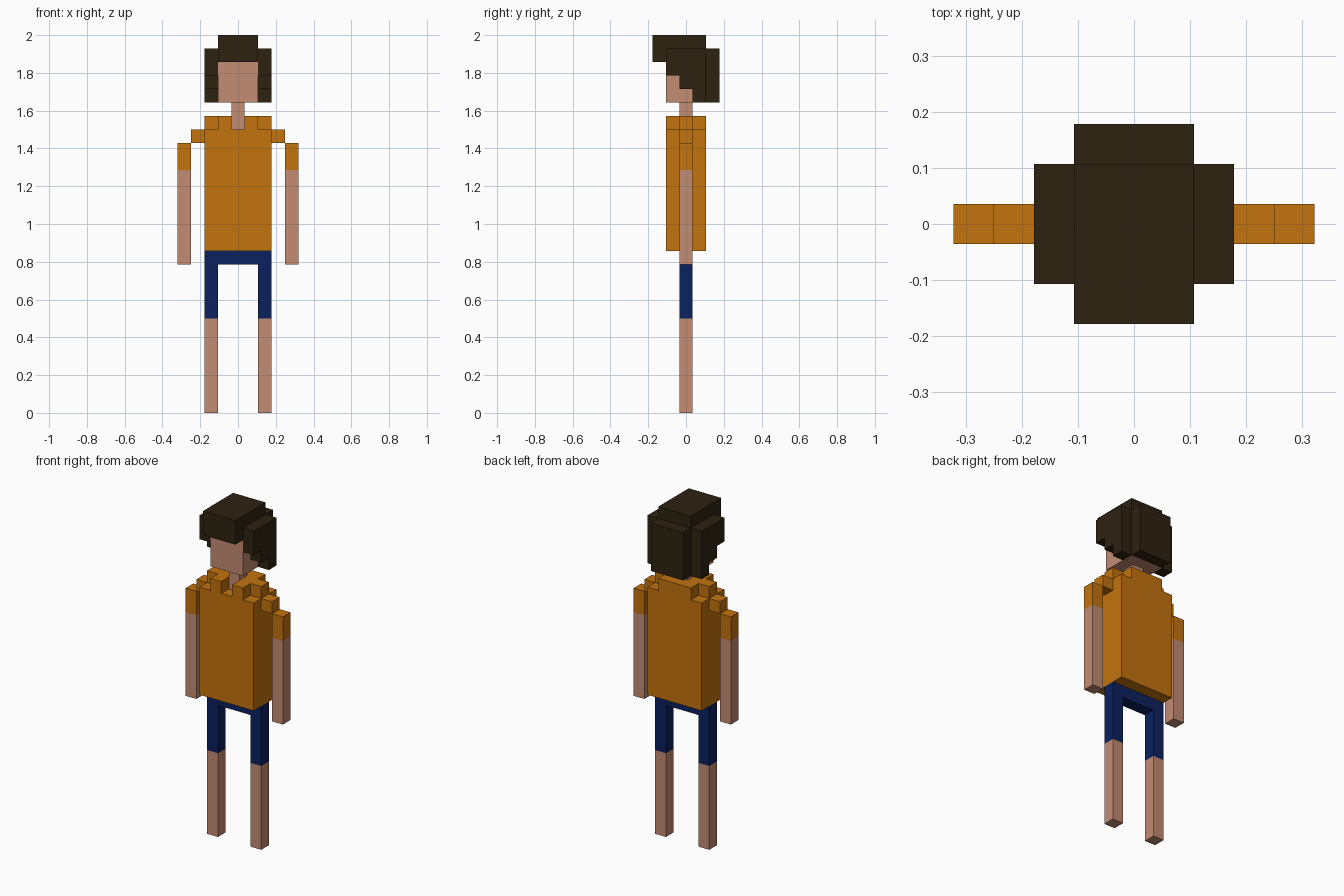
import bpy, bmesh

U = 2 / 28  # one block; all sizes below are in blocks

cube = bpy.data.objects.get("Cube")
if cube:
    bpy.data.objects.remove(cube, do_unlink=True)


def material(name, rgb):
    """Flat material from 0-255 display values."""
    lin = [((c / 255 + 0.055) / 1.055) ** 2.4 if c > 10 else c / 255 / 12.92 for c in rgb]
    m = bpy.data.materials.new(name)
    m.use_nodes = True
    m.diffuse_color = (*lin, 1)
    bsdf = next(n for n in m.node_tree.nodes if n.type == 'BSDF_PRINCIPLED')
    bsdf.inputs["Base Color"].default_value = (*lin, 1)
    bsdf.inputs["Roughness"].default_value = 0.9
    return m


SKIN = material("skin", (195, 140, 115))
SHIRT = material("orange_shirt", (195, 115, 14))
SHORTS = material("navy_shorts", (11, 33, 94))
HAIR = material("dark_brown_hair", (46, 34, 17))


def prism(name, mat, outline, axis, lo, hi):
    """Extrude a 2D outline along an axis (0=x, 1=y, 2=z) from lo to hi."""
    bm = bmesh.new()

    def place(p, d):
        v = list(p)
        v.insert(axis, d)
        return bm.verts.new([c * U for c in v])

    face = bm.faces.new([place(p, lo) for p in outline])
    new = bmesh.ops.extrude_face_region(bm, geom=[face])["geom"]
    shift = [0, 0, 0]
    shift[axis] = (hi - lo) * U
    bmesh.ops.translate(bm, vec=shift, verts=[g for g in new if isinstance(g, bmesh.types.BMVert)])
    bmesh.ops.recalc_face_normals(bm, faces=bm.faces)
    mesh = bpy.data.meshes.new(name)
    bm.to_mesh(mesh)
    bm.free()
    mesh.materials.append(mat)
    obj = bpy.data.objects.new(name, mesh)
    bpy.context.collection.objects.link(obj)
    return obj


def box(name, mat, x, y, z):
    outline = [(x[0], y[0]), (x[1], y[0]), (x[1], y[1]), (x[0], y[1])]
    return prism(name, mat, outline, 2, *z)


def span(a, b, s):
    """Interval a..b mirrored to side s."""
    return tuple(sorted((a * s, b * s)))


MID = (-0.5, 0.5)

# Shorts: one arch-shaped profile with a waistband
prism("shorts", SHORTS,
      [(-2.5, 7), (-1.5, 7), (-1.5, 11), (1.5, 11), (1.5, 7), (2.5, 7), (2.5, 12), (-2.5, 12)],
      1, *MID)

# Shirt body and the raised collar, open at the front around the neck
box("shirt_body", SHIRT, (-2.5, 2.5), (-1.5, 1.5), (12, 21))
half = [(0.5, 0.5), (0.5, -1.5), (1.5, -1.5), (1.5, -0.5),
        (2.5, -0.5), (2.5, 0.5), (1.5, 0.5), (1.5, 1.5)]
prism("shirt_collar", SHIRT, half + [(-x, y) for x, y in reversed(half)], 2, 21, 22)

# Neck and head
box("neck", SKIN, MID, MID, (21, 23))
box("head", SKIN, (-1.5, 1.5), (-1.5, 1.5), (23, 26))

# Hair: crown with fringe, and the back
box("hair_crown", HAIR, (-1.5, 1.5), (-2.5, 1.5), (26, 28))
box("hair_back", HAIR, (-1.5, 1.5), (1.5, 2.5), (23, 27))
side_hair = [(-1.5, 27), (-1.5, 25), (-0.5, 25), (-0.5, 24),
             (0.5, 24), (0.5, 23), (1.5, 23), (1.5, 27)]

# Paired parts
for side, s in (("left", 1), ("right", -1)):
    box(f"{side}_leg", SKIN, span(1.5, 2.5, s), MID, (0, 7))
    box(f"{side}_shoulder", SHIRT, span(2.5, 3.5, s), MID, (20, 21))
    box(f"{side}_sleeve", SHIRT, span(3.5, 4.5, s), MID, (18, 20))
    box(f"{side}_arm", SKIN, span(3.5, 4.5, s), MID, (11, 18))
    prism(f"{side}_side_hair", HAIR, side_hair, 0, *span(1.5, 2.5, s))
